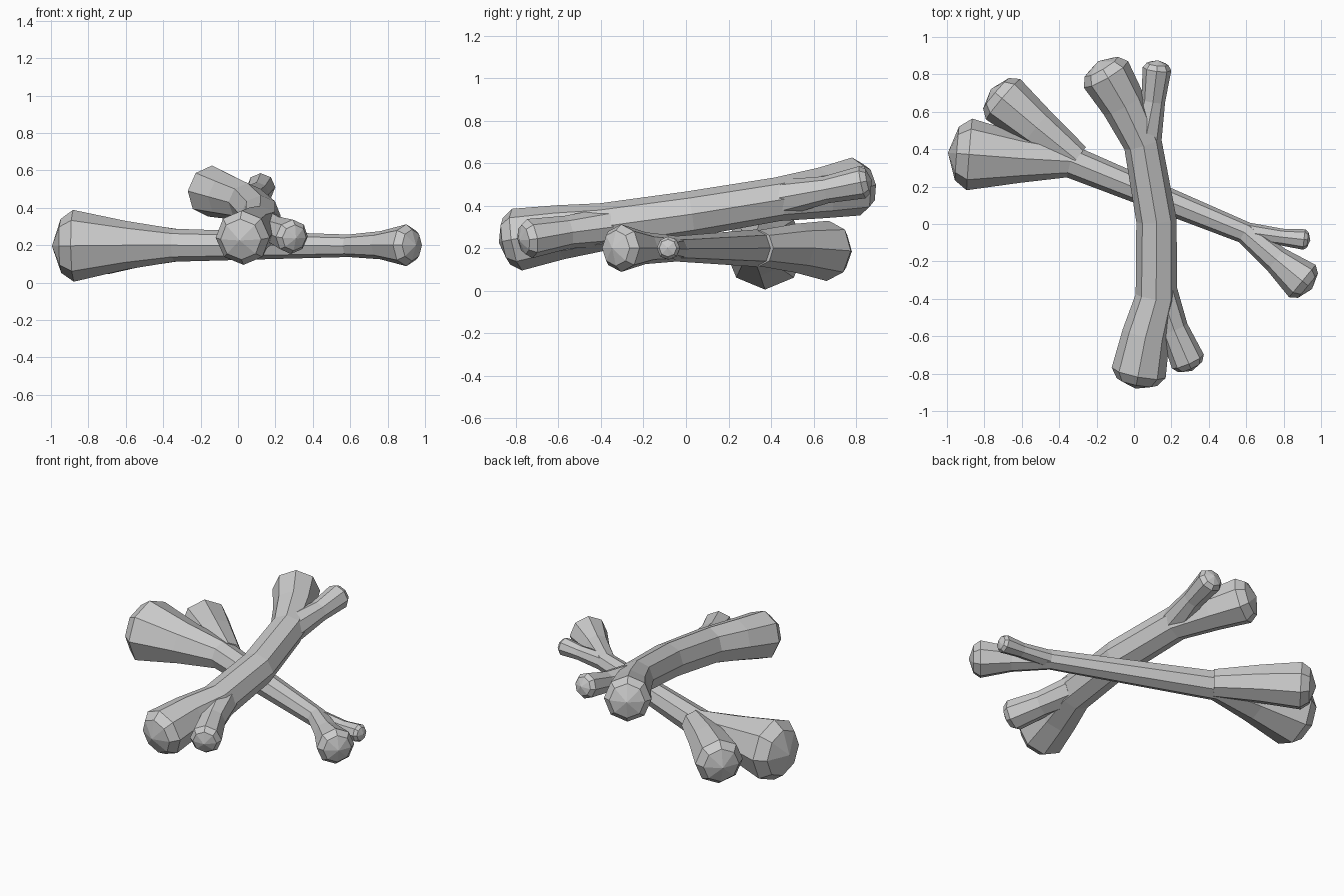
import bpy, bmesh, math
from mathutils import Vector

if "Cube" in bpy.data.objects:
    bpy.data.objects.remove(bpy.data.objects["Cube"])

SIDES = 8


def tube(bm, path, cap_start=True):
    """Loft an octagonal tube through (x, y, z, radius) points, with knob caps."""
    pts = [Vector(p[:3]) for p in path]
    rad = [p[3] for p in path]
    rings = []

    def ring(c, t, r):
        side = t.cross(Vector((0, 0, 1))).normalized()
        up = side.cross(t).normalized()
        rings.append([bm.verts.new(c + r * (up * math.cos(a) + side * math.sin(a)))
                      for a in (2 * math.pi * k / SIDES for k in range(SIDES))])

    first = (pts[1] - pts[0]).normalized()
    last = (pts[-1] - pts[-2]).normalized()
    if cap_start:
        ring(pts[0] - first * rad[0] * 0.35, first, rad[0] * 0.75)
    for i, c in enumerate(pts):
        a = (c - pts[i - 1]).normalized() if i else first
        b = (pts[i + 1] - c).normalized() if i < len(pts) - 1 else last
        ring(c, (a + b).normalized(), rad[i])
    ring(pts[-1] + last * rad[-1] * 0.35, last, rad[-1] * 0.75)

    for r0, r1 in zip(rings, rings[1:]):
        for k in range(SIDES):
            n = (k + 1) % SIDES
            bm.faces.new((r0[k], r0[n], r1[n], r1[k]))
    # pointed fans close both ends
    tip0 = bm.verts.new(pts[0] - first * rad[0] * (0.6 if cap_start else 0.0))
    tip1 = bm.verts.new(pts[-1] + last * rad[-1] * 0.6)
    for k in range(SIDES):
        n = (k + 1) % SIDES
        bm.faces.new((rings[0][n], rings[0][k], tip0))
        bm.faces.new((rings[-1][k], rings[-1][n], tip1))


def bone(name, main, branches):
    bm = bmesh.new()
    tube(bm, main)
    for b in branches:
        tube(bm, b, cap_start=False)
    bmesh.ops.recalc_face_normals(bm, faces=bm.faces)
    me = bpy.data.meshes.new(name)
    bm.to_mesh(me)
    bm.free()
    ob = bpy.data.objects.new(name, me)
    bpy.context.collection.objects.link(ob)


# lower bone lying flat, with one side knob at each end
bone("lower_bone",
     [(-0.88, 0.372, 0.197, 0.192), (-0.60, 0.35, 0.2, 0.13), (-0.34, 0.335, 0.2, 0.088),
      (0.59, -0.045, 0.197, 0.06), (0.76, -0.19, 0.2, 0.075), (0.90, -0.305, 0.2, 0.112)],
     [[(-0.31, 0.345, 0.2, 0.085), (-0.52, 0.515, 0.2, 0.115), (-0.70, 0.667, 0.187, 0.142)],
      [(0.57, -0.04, 0.197, 0.055), (0.79, -0.07, 0.197, 0.045), (0.91, -0.083, 0.2, 0.055)]])

# upper bone resting across it, rising towards the back
bone("upper_bone",
     [(0.025, -0.795, 0.24, 0.147), (0.065, -0.59, 0.275, 0.128), (0.12, -0.39, 0.30, 0.112),
      (0.12, 0.02, 0.36, 0.108), (0.047, 0.43, 0.43, 0.103),
      (-0.055, 0.64, 0.46, 0.12), (-0.15, 0.80, 0.49, 0.138)],
     [[(0.145, -0.37, 0.30, 0.09), (0.212, -0.56, 0.275, 0.078), (0.288, -0.735, 0.245, 0.093)],
      [(0.055, 0.42, 0.43, 0.09), (0.103, 0.66, 0.475, 0.064), (0.123, 0.83, 0.51, 0.077)]])
